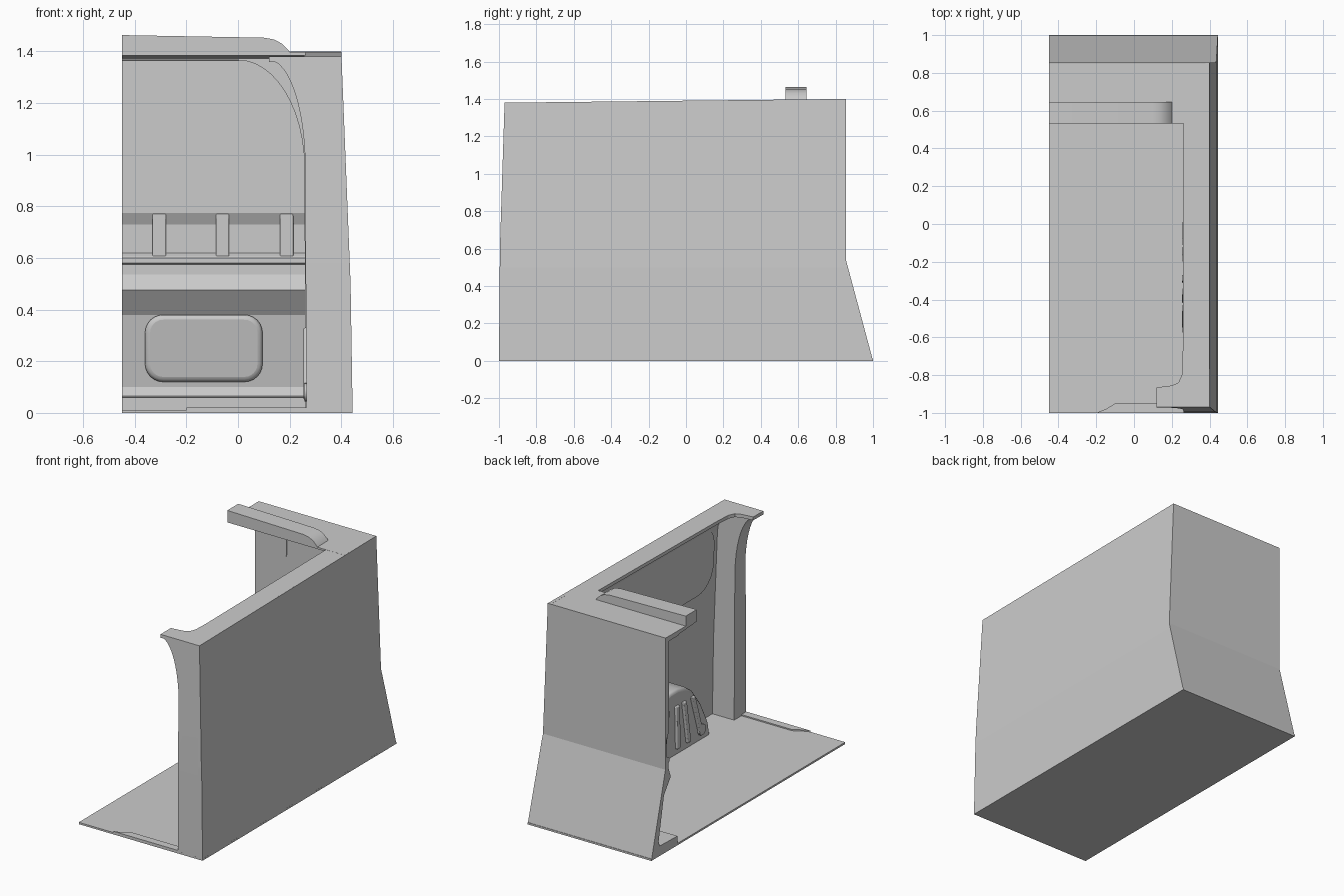
import bpy, bmesh, math
from mathutils import Vector

if "Cube" in bpy.data.objects:
    bpy.data.objects.remove(bpy.data.objects["Cube"])


def outer_x(z):
    return 0.444 - 0.016 * z if z < 0.5 else 0.436 - 0.04 * (z - 0.5)


def prism(name, pts, axis, a, b, warp=None, cuts=(), bevel=0, smooth=False):
    """Extrude a 2D profile along an axis, optionally cut by z and warped."""
    place = {'x': lambda p, t: (t, p[0], p[1]),
             'y': lambda p, t: (p[0], t, p[1]),
             'z': lambda p, t: (p[0], p[1], t)}[axis]
    bm = bmesh.new()
    v0 = [bm.verts.new(place(p, a)) for p in pts]
    v1 = [bm.verts.new(place(p, b)) for p in pts]
    bm.faces.new(v0)
    bm.faces.new(v1[::-1])
    n = len(pts)
    for i in range(n):
        j = (i + 1) % n
        bm.faces.new((v0[i], v1[i], v1[j], v0[j]))
    for z in cuts:
        bmesh.ops.bisect_plane(bm, geom=bm.verts[:] + bm.edges[:] + bm.faces[:],
                               plane_co=(0, 0, z), plane_no=(0, 0, 1))
    if warp:
        for v in bm.verts:
            v.co = Vector(warp(*v.co))
    bmesh.ops.recalc_face_normals(bm, faces=bm.faces[:])
    me = bpy.data.meshes.new(name)
    bm.to_mesh(me)
    bm.free()
    ob = bpy.data.objects.new(name, me)
    bpy.context.collection.objects.link(ob)
    if bevel:
        m = ob.modifiers.new("bevel", 'BEVEL')
        m.width, m.segments = bevel, 3
        m.limit_method = 'ANGLE'
        m.angle_limit = math.radians(40)
    if smooth:
        bpy.ops.object.select_all(action='DESELECT')
        bpy.context.view_layer.objects.active = ob
        ob.select_set(True)
        bpy.ops.object.shade_smooth_by_angle(angle=math.radians(35))
    return ob


def rect(u0, u1, v0, v1):
    return [(u0, v0), (u1, v0), (u1, v1), (u0, v1)]


def round_rect(u0, u1, v0, v1, r, corners=(1, 1, 1, 1), n=6):
    pts = []
    centres = [(u1 - r, v1 - r, u1, v1), (u0 + r, v1 - r, u0, v1),
               (u0 + r, v0 + r, u0, v0), (u1 - r, v0 + r, u1, v0)]
    for k, (cu, cv, su, sv) in enumerate(centres):
        if not corners[k]:
            pts.append((su, sv))
            continue
        for i in range(n + 1):
            t = math.pi / 2 * (k + i / n)
            pts.append((cu + r * math.cos(t), cv + r * math.sin(t)))
    return pts


def arch_edge(x_tip, z_tip, x_side, z_low, n=12):
    """Quarter ellipse from the roof tip down to the vertical side."""
    return [(x_tip + (x_side - x_tip) * math.sin(t), z_low + (z_tip - z_low) * math.cos(t))
            for t in (math.pi / 2 * i / n for i in range(n + 1))]


def clip(x, y, z):
    return min(x, outer_x(z) - 0.001), y, z


# floor and front sill ridge
prism("floor", rect(-0.45, 0.444, -1, 1), 'z', 0, 0.012)
prism("sill_ridge", [(-0.2, -1), (0.27, -1), (0.27, -0.95), (-0.1, -0.95), (-0.15, -0.98)],
      'z', 0.005, 0.02)

# outer side wall, leaning inwards towards the top
prism("side_wall", [(-1, 0), (1, 0), (0.855, 0.54), (0.855, 1.4), (-0.97, 1.38), (-0.995, 0.6)],
      'x', -0.022, 0, lambda x, y, z: (x + outer_x(z), y, z), cuts=(0.5,))

# rear wall with shelf, hollow and step in one profile
prism("rear_wall", [(1, 0), (0.855, 0.54), (0.855, 1.4), (0.82, 1.395), (0.82, 0.775),
                    (0.842, 0.73), (0.842, 0.62), (0.822, 0.608), (0.812, 0.6), (0.812, 0.58),
                    (0.822, 0.575), (0.822, 0.535), (0.80, 0.475), (0.87, 0.38), (0.925, 0.1),
                    (0.915, 0.065), (0.73, 0.06), (0.73, 0)],
      'x', -0.45, 0.5, clip, cuts=(0.5,))
for x in (-0.305, -0.06, 0.188):
    prism("rear_wall_rib", rect(x - 0.026, x + 0.026, 0.605, 0.772), 'y', 0.822, 0.85, bevel=0.004)


def lean(x, y, z):
    return x, y + 0.87 + (0.38 - z) * 0.196, z


prism("rear_pad", round_rect(-0.36, 0.095, 0.12, 0.38, 0.07), 'y', -0.03, 0.01, lean,
      bevel=0.02, smooth=True)
prism("rear_window_panel", round_rect(-0.45, -0.22, 1.085, 1.325, 0.05, (1, 0, 0, 1)),
      'y', 0.816, 0.825)

# rear corner column with rounded roof transition
prism("rear_column", [(-0.45, 1.39), (-0.45, 1.366)] + arch_edge(0.0, 1.366, 0.257, 0.95)
      + [(0.262, 0), (0.5, 0), (0.5, 1.39)], 'y', 0.72, 0.83, clip, cuts=(0.5,), smooth=True)

# roof: rear strip, raised bar, side rim
prism("rear_roof", [(0.855, 1.399), (0.532, 1.397), (0.532, 1.385), (0.82, 1.365)],
      'x', -0.45, 0.398)
bar = [(-0.45, 1.39), (-0.45, 1.463), (0.1, 1.453), (0.14, 1.446), (0.17, 1.43),
       (0.195, 1.405), (0.205, 1.39)]
prism("roof_bar", bar, 'y', 0.532, 0.645, smooth=True)


def roof_slope(x, y, z):
    return x, y, z + (y + 0.97) * 0.011


prism("side_roof_rim", [(0.398, -0.97), (0.12, -0.97), (0.12, -0.865), (0.2, -0.855),
                        (0.235, -0.84), (0.253, -0.8), (0.258, -0.7), (0.262, 0.54),
                        (0.398, 0.54)], 'z', 1.358, 1.38, roof_slope)
prism("cant_rail", [(0.265, 1.378), (0.265, 1.36), (0.31, 1.345), (0.35, 1.31), (0.38, 1.25),
                    (0.395, 1.15), (0.399, 1.37)], 'y', -0.95, 0.8, roof_slope, smooth=True)


# front door pillar with curved top
def pillar_warp(x, y, z):
    k = max(0, (z - 0.6) / 0.78)
    if y < -0.95:
        y += 0.005 * min(1, z / 0.6) + 0.025 * k
    return min(x, outer_x(z) - 0.001), y, z


prism("front_pillar", arch_edge(0.12, 1.366, 0.26, 0.95) + [(0.265, 0), (0.5, 0), (0.5, 1.379),
      (0.12, 1.379)], 'y', -1, -0.875, pillar_warp, cuts=(0.5, 0.6), smooth=True)

# raised side lining panel
prism("side_panel", round_rect(-0.84, 0.6, 0.86, 1.3, 0.16), 'x', -0.028, -0.015,
      lambda x, y, z: (x + outer_x(z), y, z))

# wheel housing with ribs and a round port
CY = -0.27
half = [(0.37, 0), (0.35, 0.1), (0.28, 0.24), (0.19, 0.36), (0.12, 0.41), (0.04, 0.43)]
profile = [(CY + u, z) for u, z in half] + [(CY - u, z) for u, z in reversed(half)]
prism("wheel_housing", profile, 'x', 0.27, 0.43, bevel=0.02, smooth=True)
for u0, u1 in ((-0.22, -0.14), (-0.11, -0.06), (-0.02, 0.02), (0.06, 0.11), (0.14, 0.22)):
    w = 0.018
    prism("wheel_housing_rib", [(CY + u0 * 1.2 - w, 0.05), (CY + u0 * 1.2 + w, 0.05),
                                (CY + u0 * 0.8 + w, 0.33), (CY + u0 * 0.8 - w, 0.33)]
          if u0 < 0 else [(CY + u1 * 1.2 - w, 0.05), (CY + u1 * 1.2 + w, 0.05),
                          (CY + u1 * 0.8 + w, 0.33), (CY + u1 * 0.8 - w, 0.33)],
          'x', 0.254, 0.28, bevel=0.006)
circle = [(-0.54 + 0.035 * math.cos(t), 0.08 + 0.035 * math.sin(t))
          for t in (2 * math.pi * i / 20 for i in range(20))]
prism("wheel_housing_port", circle, 'x', 0.258, 0.28, smooth=True)
